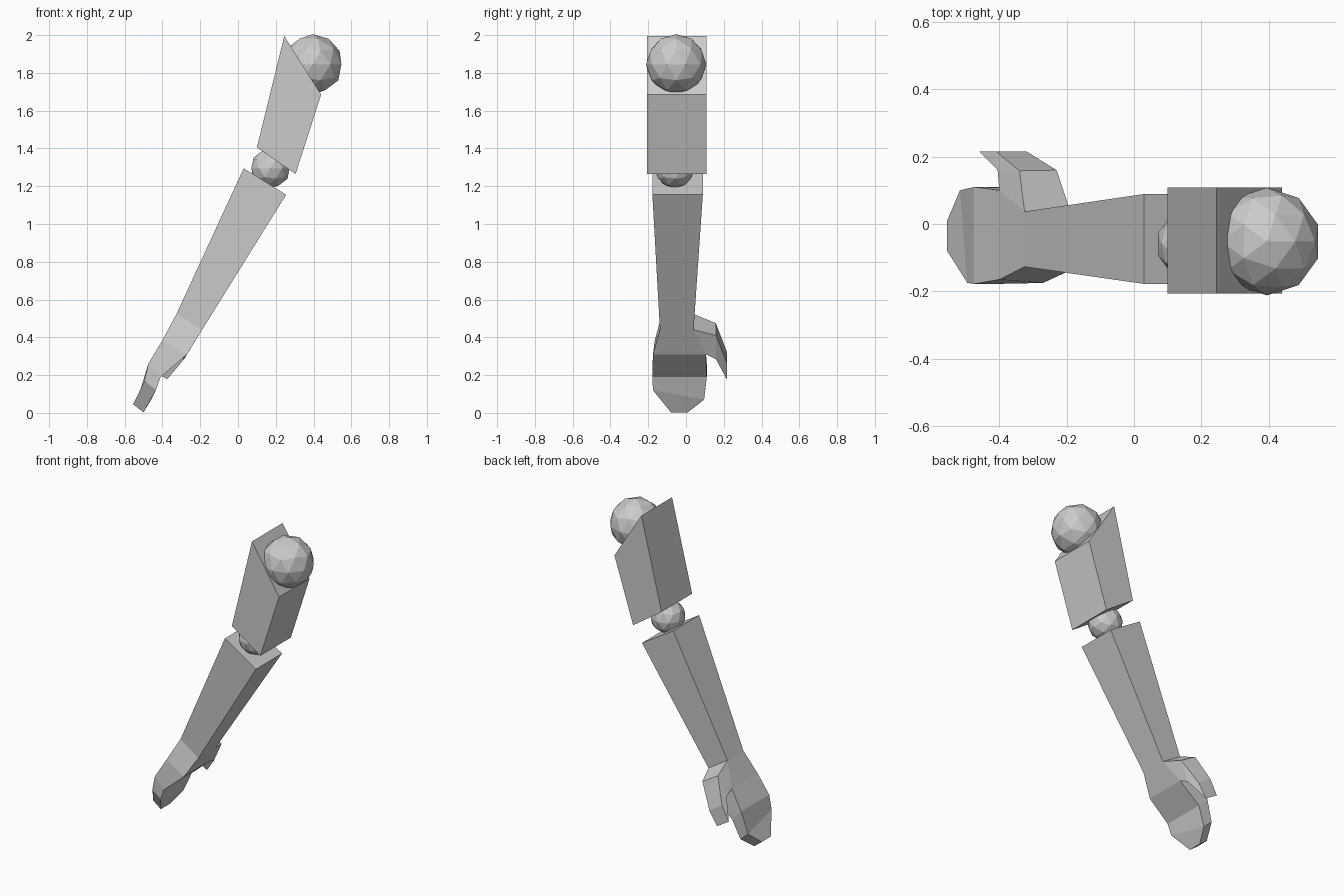
import bpy, bmesh

if "Cube" in bpy.data.objects:
    bpy.data.objects.remove(bpy.data.objects["Cube"])


def loft(name, rings, cap_start=True, cap_end=True):
    """Skin a chain of four-cornered rings into one flat-shaded mesh."""
    bm = bmesh.new()
    loops = [[bm.verts.new(p) for p in r] for r in rings]
    for a, b in zip(loops, loops[1:]):
        for i in range(4):
            j = (i + 1) % 4
            bm.faces.new((a[i], a[j], b[j], b[i]))
    if cap_start:
        bm.faces.new(loops[0][::-1])
    if cap_end:
        bm.faces.new(loops[-1])
    bmesh.ops.recalc_face_normals(bm, faces=bm.faces)
    me = bpy.data.meshes.new(name)
    bm.to_mesh(me)
    bm.free()
    ob = bpy.data.objects.new(name, me)
    bpy.context.collection.objects.link(ob)
    return ob


def ring(back, front, y0, y1):
    """Section across the arm: outer and inner (x, z) edges spanning y0..y1."""
    (bx, bz), (fx, fz) = back, front
    return [(bx, y0, bz), (fx, y0, fz), (fx, y1, fz), (bx, y1, bz)]


def ball(name, loc, r):
    bpy.ops.mesh.primitive_ico_sphere_add(subdivisions=2, radius=r, location=loc)
    bpy.context.object.name = name


# Ball joints
ball("shoulder_joint", (0.395, -0.052, 1.845), 0.16)
ball("elbow_joint", (0.172, -0.06, 1.295), 0.106)

# Upper arm block
loft("upper_arm", [ring((0.245, 1.995), (0.44, 1.685), -0.206, 0.109),
                   ring((0.10, 1.405), (0.305, 1.265), -0.206, 0.109)])

# Tapered forearm, open at the wrist where the hand continues
wrist = [(-0.325, -0.127, 0.525), (-0.19, -0.138, 0.44),
         (-0.19, 0.04, 0.44), (-0.325, 0.037, 0.525)]
loft("forearm", [ring((0.03, 1.295), (0.255, 1.155), -0.178, 0.089), wrist],
     cap_end=False)

# Mitten hand: wrist, palm, knuckles, bent fingers, fingertips
palm = [(-0.40, -0.165, 0.385), (-0.27, -0.175, 0.31),
        (-0.27, 0.105, 0.31), (-0.40, 0.10, 0.385)]
knuckles = ring((-0.475, 0.26), (-0.41, 0.19), -0.178, 0.11)
fingers = [(-0.495, -0.175, 0.17), (-0.435, -0.175, 0.12),
           (-0.46, 0.096, 0.07), (-0.517, 0.10, 0.12)]
tips = ring((-0.555, 0.045), (-0.50, 0.003), -0.08, 0.01)
loft("hand", [wrist, palm, knuckles, fingers, tips], cap_start=False)

# Thumb grows out of the hand's side between wrist and palm
thumb_base = [wrist[3], wrist[2], palm[2], palm[3]]
thumb_mid = [(-0.34, 0.158, 0.475), (-0.23, 0.16, 0.41),
             (-0.285, 0.158, 0.285), (-0.405, 0.16, 0.36)]
thumb_tip = [(-0.41, 0.216, 0.325), (-0.32, 0.216, 0.265),
             (-0.375, 0.216, 0.178), (-0.46, 0.216, 0.23)]
loft("thumb", [thumb_base, thumb_mid, thumb_tip], cap_start=False)
